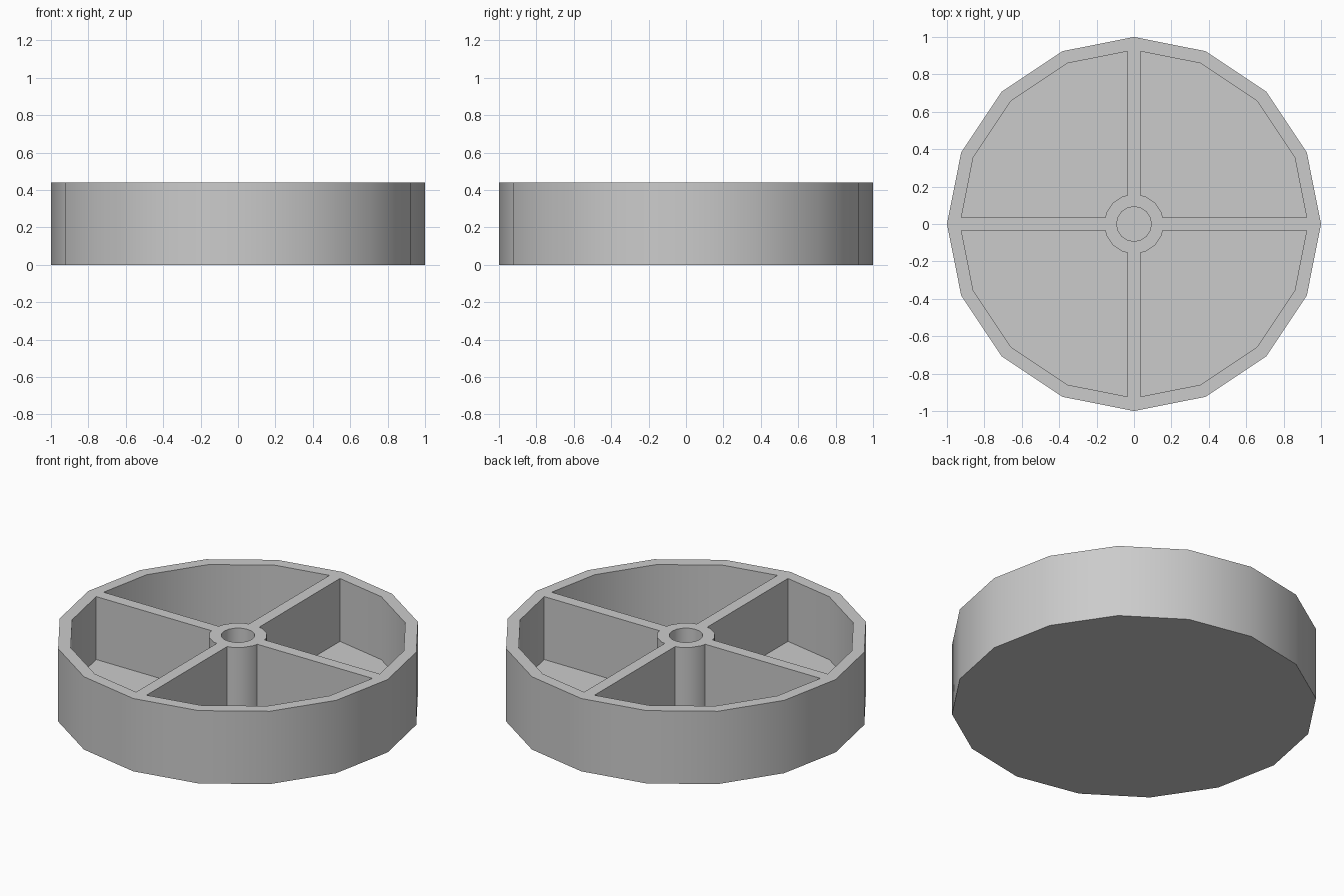
import bpy, bmesh
from math import sin, cos, tan, pi

SIDES = 16
STEP = 2 * pi / SIDES
HEIGHT, FLOOR = 0.44, 0.06
RIM_R, HUB_R, BORE_R = 0.93, 0.16, 0.093
HALF_SPOKE = 0.035

if "Cube" in bpy.data.objects:
    bpy.data.objects.remove(bpy.data.objects["Cube"])

grey = bpy.data.materials.new("plain_grey")
grey.use_nodes = True
colour = (0.6, 0.6, 0.6, 1)
grey.diffuse_color = colour
grey.node_tree.nodes["Principled BSDF"].inputs["Base Color"].default_value = colour


def polygon(radius, first=0, last=SIDES - 1):
    return [(radius * cos(i * STEP), radius * sin(i * STEP)) for i in range(first, last + 1)]


def prisms(name, outlines, z0, z1):
    """One object made of upright prisms, one for each outline."""
    bm = bmesh.new()
    for outline in outlines:
        low = [bm.verts.new((x, y, z0)) for x, y in outline]
        high = [bm.verts.new((x, y, z1)) for x, y in outline]
        bm.faces.new(low[::-1])
        bm.faces.new(high)
        n = len(outline)
        for i in range(n):
            j = (i + 1) % n
            bm.faces.new((low[i], low[j], high[j], high[i]))
    mesh = bpy.data.meshes.new(name)
    bm.to_mesh(mesh)
    bm.free()
    mesh.materials.append(grey)
    ob = bpy.data.objects.new(name, mesh)
    bpy.context.collection.objects.link(ob)
    return ob


def quarter_arc(radius):
    """A quarter of the polygon, trimmed where it meets the spoke sides."""
    end = radius - HALF_SPOKE * tan(STEP / 2)
    return [(end, HALF_SPOKE), *polygon(radius, 1, SIDES // 4 - 1), (HALF_SPOKE, end)]


def cut(body, cutter):
    cutter.hide_render = True
    mod = body.modifiers.new("cut", "BOOLEAN")
    mod.operation = "DIFFERENCE"
    mod.solver = "EXACT"
    mod.object = cutter
    bpy.ops.object.modifier_apply(modifier=mod.name)
    bpy.data.objects.remove(cutter)


# Solid wheel
wheel = prisms("spoked_wheel", [polygon(1)], 0, HEIGHT)
bpy.context.view_layer.objects.active = wheel
wheel.select_set(True)

# Four pockets leave the rim, spokes and hub standing
pocket = quarter_arc(RIM_R) + quarter_arc(HUB_R)[::-1]
pockets = []
for _ in range(4):
    pockets.append(pocket)
    pocket = [(-y, x) for x, y in pocket]
cut(wheel, prisms("pocket_cutter", pockets, FLOOR, HEIGHT + 0.1))

# Blind bore down the hub
cut(wheel, prisms("bore_cutter", [polygon(BORE_R)], FLOOR, HEIGHT + 0.1))

bpy.ops.object.shade_smooth_by_angle(angle=pi / 6)
